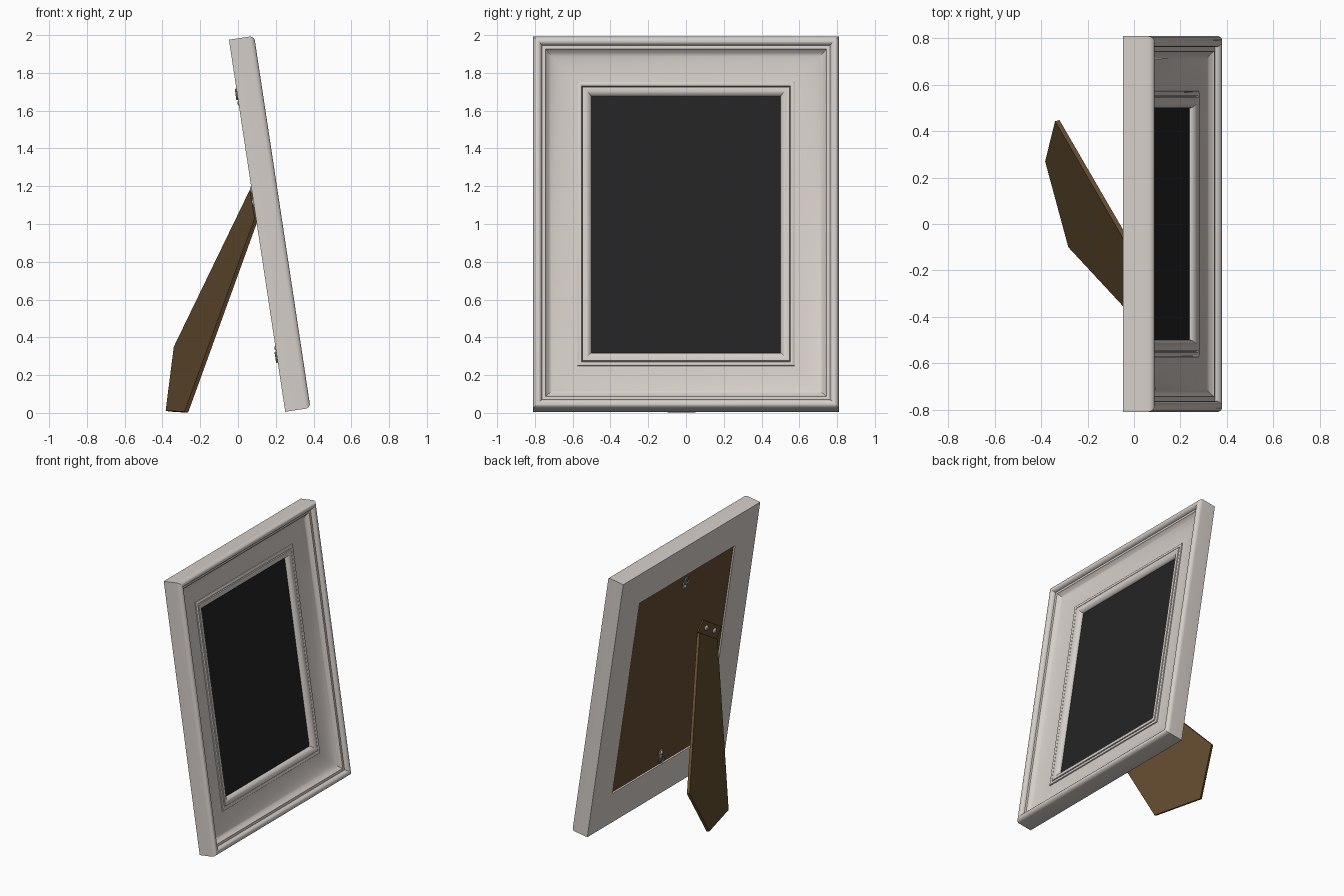
import bpy, bmesh, math
from mathutils import Vector, Matrix

if "Cube" in bpy.data.objects:
    bpy.data.objects.remove(bpy.data.objects["Cube"])

W, L = 1.62, 1.992             # frame width and length
TILT = math.radians(8.6)
# local axes: x = out of the picture, y = sideways, z = up along the frame
PLACE = Matrix.Translation((0.25, 0, 0.006)) @ Matrix.Rotation(-TILT, 4, 'Y')


def material(name, rgb):
    m = bpy.data.materials.new(name)
    m.diffuse_color = (*rgb, 1)
    m.use_nodes = True
    m.node_tree.nodes["Principled BSDF"].inputs["Base Color"].default_value = m.diffuse_color
    return m


CREAM = material("warm_white", (0.67, 0.62, 0.585))
BLACK = material("black", (0.017, 0.017, 0.017))
BROWN = material("brown_board", (0.13, 0.075, 0.029))
METAL = material("grey_metal", (0.45, 0.45, 0.45))


def finish(name, bm, mat, angle=30, matrix=PLACE):
    bmesh.ops.recalc_face_normals(bm, faces=bm.faces)
    me = bpy.data.meshes.new(name)
    bm.to_mesh(me)
    bm.free()
    me.materials.append(mat)
    me.shade_smooth()
    me.set_sharp_from_angle(angle=math.radians(angle))
    ob = bpy.data.objects.new(name, me)
    ob.matrix_world = matrix
    bpy.context.collection.objects.link(ob)
    return ob


def slab(name, points, offset, mat, matrix=PLACE):
    """Flat outline thickened along an offset vector."""
    bm = bmesh.new()
    f = bm.faces.new([bm.verts.new(p) for p in points])
    ext = bmesh.ops.extrude_face_region(bm, geom=[f], use_keep_orig=True)["geom"]
    bmesh.ops.translate(bm, vec=offset,
                        verts=[v for v in ext if isinstance(v, bmesh.types.BMVert)])
    return finish(name, bm, mat, 30, matrix)


def panel(name, inset, back, front, mat):
    y = W / 2 - inset
    pts = [(back, -y, inset), (back, y, inset), (back, y, L - inset), (back, -y, L - inset)]
    return slab(name, pts, (front - back, 0, 0), mat)


def arc(cx, cy, rx, ry, a0, a1, n):
    return [(cx + rx * math.cos(math.radians(a0 + (a1 - a0) * i / n)),
             cy + ry * math.sin(math.radians(a0 + (a1 - a0) * i / n))) for i in range(n + 1)]


# moulding profile: (distance in from the outer edge, height above the back)
profile = [(0, 0)]
profile += arc(0.024, 0.107, 0.024, 0.028, 180, 0, 12)       # outer bead
profile += [(0.050, 0.107), (0.066, 0.107), (0.068, 0.103)]  # small fillet
profile += arc(0.235, 0.105, 0.163, 0.047, 190, 270, 10)     # broad cove
profile += arc(0.247, 0.061, 0.012, 0.008, 180, 0, 6)        # thin inner bead
profile += [(0.261, 0.056)]
profile += arc(0.270, 0.036, 0.040, 0.032, 100, 0, 9)        # lip bead
profile += [(0.310, 0.030), (0.245, 0.030), (0.245, 0)]      # rebate at the back

bm = bmesh.new()
rings = []
for sy, top in ((-1, 0), (1, 0), (1, 1), (-1, 1)):
    rings.append([bm.verts.new((h, sy * (W / 2 - d), L - d if top else d))
                  for d, h in profile])
n = len(profile)
for k in range(4):
    a, b = rings[k], rings[(k + 1) % 4]
    for i in range(n):
        j = (i + 1) % n
        bm.faces.new((a[i], a[j], b[j], b[i]))
finish("frame_moulding", bm, CREAM, 32)

# picture and backing board
panel("picture_panel", 0.306, 0.029, 0.037, BLACK)
panel("backing_board", 0.246, 0.012, 0.029, BROWN)

# easel leg, swung out from a slanted hinge
leg = [Vector(p) for p in ((0.062, -0.25, 1.18), (0.088, -0.50, 1.03), (-0.283, -0.10, 0.006),
                           (-0.383, 0.27, 0.012), (-0.340, 0.443, 0.35))]
normal = (leg[1] - leg[0]).cross(leg[4] - leg[0]).normalized()
if normal.x < 0:
    normal.negate()
slab("easel_leg", leg, normal * 0.02, BROWN, Matrix())

# hinge strip lying on the board above the leg
inv = PLACE.inverted()
d, e = inv @ leg[0], inv @ leg[1]
along = Vector((0, e.y - d.y, e.z - d.z)).normalized()
up = Vector((0, along.z, -along.y))
d.x = e.x = 0.002
slab("hinge_strip", [d, e, e + up * 0.09, d + up * 0.09], (0.011, 0, 0), BROWN)


def knob(bm, centre, r, depth):
    m = Matrix.Translation(centre) @ Matrix.Rotation(math.pi / 2, 4, 'Y') @ Matrix.Diagonal((r, r, depth, 1))
    bmesh.ops.create_uvsphere(bm, u_segments=16, v_segments=8, radius=1, matrix=m)


# hinge rivets
bm = bmesh.new()
for t in (0.28, 0.72):
    knob(bm, d.lerp(e, t) + up * 0.048, 0.02, 0.012)
finish("hinge_rivets", bm, METAL)


# wall hangers: plate, screw and ring
def hanger(name, z, s):
    bm = bmesh.new()
    m = Matrix.Translation((0.009, 0, z - s * 0.022)) @ Matrix.Diagonal((0.008, 0.036, 0.055, 1))
    bmesh.ops.create_cube(bm, size=1, matrix=m)
    knob(bm, (0.004, 0, z - s * 0.03), 0.014, 0.01)
    R, r, nu, nv = 0.026, 0.005, 24, 8
    grid = []
    for i in range(nu):
        u = 2 * math.pi * i / nu
        row = []
        for k in range(nv):
            v = 2 * math.pi * k / nv
            q = R + r * math.cos(v)
            row.append(bm.verts.new((-0.004 + r * math.sin(v), q * math.cos(u),
                                     z + s * 0.018 + q * math.sin(u))))
        grid.append(row)
    for i in range(nu):
        for k in range(nv):
            a, b, k2 = grid[i], grid[(i + 1) % nu], (k + 1) % nv
            bm.faces.new((a[k], b[k], b[k2], a[k2]))
    finish(name, bm, METAL, 40)


hanger("top_hanger", L - 0.31, 1)
hanger("bottom_hanger", 0.31, -1)
